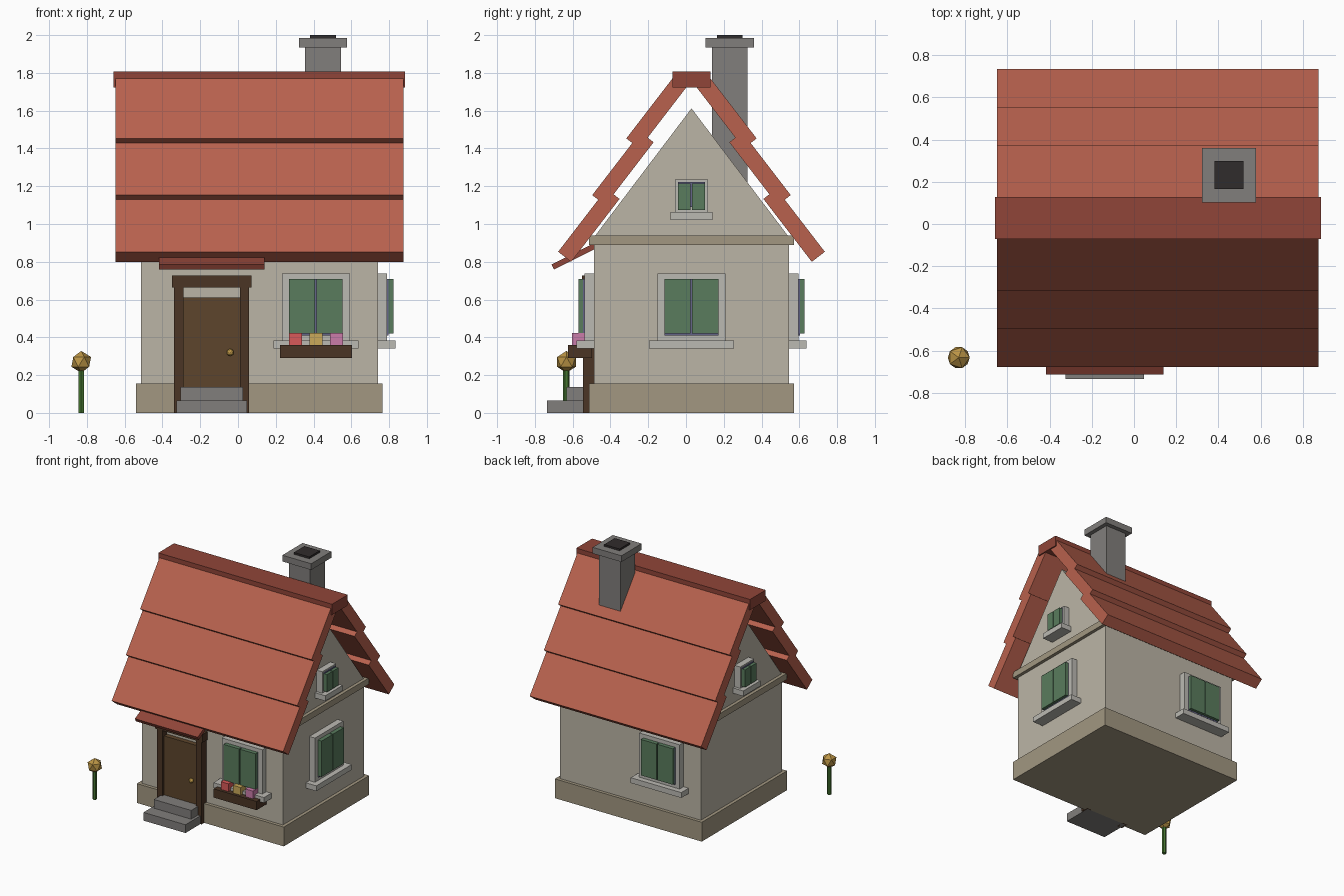
import bpy, bmesh, math
from mathutils import Matrix, Vector

if "Cube" in bpy.data.objects:
    bpy.data.objects.remove(bpy.data.objects["Cube"])

CX, CY = 0.113, 0.029          # house centre
HX, HY = 0.627, 0.516          # wall half sizes


def mat(name, r, g, b):
    m = bpy.data.materials.new(name)
    m.diffuse_color = (r, g, b, 1)
    m.use_nodes = True
    m.node_tree.nodes["Principled BSDF"].inputs["Base Color"].default_value = m.diffuse_color
    return m


WALL = mat("plaster", 0.50, 0.46, 0.38)
BASE = mat("sandstone", 0.36, 0.31, 0.22)
ROOF = mat("roof_tile", 0.48, 0.12, 0.075)
RIDGE = mat("ridge_tile", 0.28, 0.06, 0.04)
WOOD = mat("dark_wood", 0.07, 0.035, 0.018)
DOOR = mat("door_wood", 0.11, 0.06, 0.025)
TRIM = mat("trim", 0.50, 0.49, 0.45)
STONE = mat("stone", 0.22, 0.21, 0.20)
SOOT = mat("soot", 0.03, 0.025, 0.025)
GREEN = mat("shutter_green", 0.10, 0.20, 0.11)
GLASS = mat("window_glass", 0.13, 0.13, 0.25)
RED = mat("red_flower", 0.70, 0.10, 0.10)
YELLOW = mat("yellow_flower", 0.60, 0.40, 0.10)
PINK = mat("pink_flower", 0.60, 0.20, 0.40)
STEM = mat("stem_green", 0.06, 0.18, 0.03)
GOLD = mat("gold", 0.50, 0.30, 0.06)


def finish(name, bm, material, matrix=None):
    if matrix is not None:
        bm.transform(matrix)
    bmesh.ops.recalc_face_normals(bm, faces=bm.faces)
    me = bpy.data.meshes.new(name)
    bm.to_mesh(me)
    bm.free()
    me.materials.append(material)
    ob = bpy.data.objects.new(name, me)
    bpy.context.collection.objects.link(ob)
    return ob


def box(name, x, y, z, material, matrix=None):
    """Box from (min, max) ranges."""
    bm = bmesh.new()
    bmesh.ops.create_cube(bm, size=1)
    for v in bm.verts:
        v.co = Vector([(a + b) / 2 + c * (b - a) for c, (a, b) in zip(v.co, (x, y, z))])
    return finish(name, bm, material, matrix)


def prism(name, profile, x0, x1, material):
    """Extrude a (y, z) profile along x."""
    bm = bmesh.new()
    f = bm.faces.new([bm.verts.new((x0, y, z)) for y, z in profile])
    new = bmesh.ops.extrude_face_region(bm, geom=[f])["geom"]
    bmesh.ops.translate(bm, vec=(x1 - x0, 0, 0),
                        verts=[g for g in new if isinstance(g, bmesh.types.BMVert)])
    return finish(name, bm, material)


def around(half_x, half_y):
    return (CX - half_x, CX + half_x), (CY - half_y, CY + half_y)


# Walls, plinth, belt and gable
box("plinth", *around(0.653, 0.542), (0, 0.155), BASE)
box("walls", *around(HX, HY), (0.1, 0.9), WALL)
box("belt_course", *around(0.653, 0.542), (0.89, 0.94), BASE)
prism("gable", [(CY - HY, 0.93), (CY + HY, 0.93), (CY, 1.612)], CX - HX, CX + HX, WALL)

# Overlapping roof courses on both slopes
ang = math.atan(1.3)
up = Vector((-math.cos(ang), math.sin(ang)))
inward = Vector((-math.sin(ang), -math.cos(ang)))
for i in range(3):
    low = Vector((0.345 + 0.1805 * i, 1.453 - 0.3 * i))
    pts = [low, low + up * 0.42, low + up * 0.42 + inward * 0.087, low + inward * 0.087]
    for side, s in (("front", -1), ("back", 1)):
        prism(f"roof_course_{side}_{i + 1}", [(CY + s * p.x, p.y) for p in pts],
              CX - 0.762, CX + 0.762, ROOF)
box("ridge_cap", *around(0.772, 0.1), (1.722, 1.808), RIDGE)

# Chimney
box("chimney_shaft", (0.355, 0.545), (0.138, 0.325), (1.1, 1.94), STONE)
box("chimney_cap", (0.322, 0.578), (0.103, 0.36), (1.935, 1.985), STONE)
box("chimney_flue", (0.382, 0.518), (0.165, 0.298), (1.97, 2.0), SOOT)


def window(name, x, y, turn, hw, z0, z1, border, sill):
    """Framed shuttered window; local +x is along the wall, -y is outward."""
    M = Matrix.Translation((x, y, 0)) @ Matrix.Rotation(turn, 4, "Z")
    pw = hw - border
    box(name + "_frame", (-hw, hw), (-0.05, 0.01), (z0, z1), TRIM, M)
    box(name + "_glass", (-pw, pw), (-0.058, 0), (z0 + 0.03, z1 - border * 0.8), GLASS, M)
    top, bottom = z1 - (0.03 if border > 0.02 else 0.02), z0 + (0.04 if border > 0.02 else 0.015)
    for side, s in (("left", -1), ("right", 1)):
        box(f"{name}_shutter_{side}", sorted((s * 0.004, s * pw)), (-0.082, -0.045),
            (bottom, top), GREEN, M)
    box(name + "_sill", (-sill, sill), (-0.093, 0.01), (z0 - 0.04, z0 + 0.003), TRIM, M)


Q = math.pi / 2
window("front_window", 0.412, CY - HY, 0, 0.18, 0.38, 0.738, 0.038, 0.225)
window("back_window", -0.18, CY + HY, 2 * Q, 0.18, 0.38, 0.738, 0.038, 0.225)
window("side_window", CX + HX, CY, Q, 0.18, 0.38, 0.738, 0.038, 0.225)
for side, s in (("left", -1), ("right", 1)):
    window(f"attic_window_{side}", CX + s * HX, CY, s * Q, 0.087, 1.06, 1.235, 0.015, 0.11)

# Door, frame and steps
box("door_panel", (-0.292, 0.012), (-0.525, -0.48), (0.1, 0.61), DOOR)
for side, x in (("left", -0.338), ("right", 0.01)):
    box(f"door_post_{side}", (x, x + 0.049), (-0.546, -0.48), (0, 0.67), WOOD)
box("door_lintel", (-0.35, 0.072), (-0.551, -0.48), (0.663, 0.727), WOOD)
box("lower_step", (-0.325, 0.048), (-0.735, -0.49), (0, 0.066), STONE)
box("upper_step", (-0.305, 0.026), (-0.632, -0.49), (0.06, 0.136), STONE)
bm = bmesh.new()
bmesh.ops.create_icosphere(bm, subdivisions=2, radius=0.019)
finish("door_knob", bm, GOLD, Matrix.Translation((-0.041, -0.535, 0.32)))

# Sloping door canopy
prism("door_canopy", [(-0.712, 0.785), (-0.699, 0.759), (-0.475, 0.871), (-0.488, 0.897)],
      -0.418, 0.14, RIDGE)

# Planter with flowers
box("planter", (0.222, 0.603), (-0.626, -0.497), (0.29, 0.36), WOOD)
for i, m in enumerate((RED, YELLOW, PINK)):
    x = 0.304 + i * 0.109
    box(f"planter_flower_{i + 1}", (x - 0.034, x + 0.034), (-0.604, -0.536), (0.35, 0.422), m)

# Garden flower
bm = bmesh.new()
bmesh.ops.create_cone(bm, cap_ends=True, segments=6, radius1=0.017, radius2=0.017, depth=0.24)
finish("flower_stem", bm, STEM, Matrix.Translation((-0.83, -0.633, 0.12)))
bm = bmesh.new()
bmesh.ops.create_icosphere(bm, subdivisions=1, radius=0.058)
finish("flower_head", bm, GOLD, Matrix.Translation((-0.83, -0.633, 0.27)))
